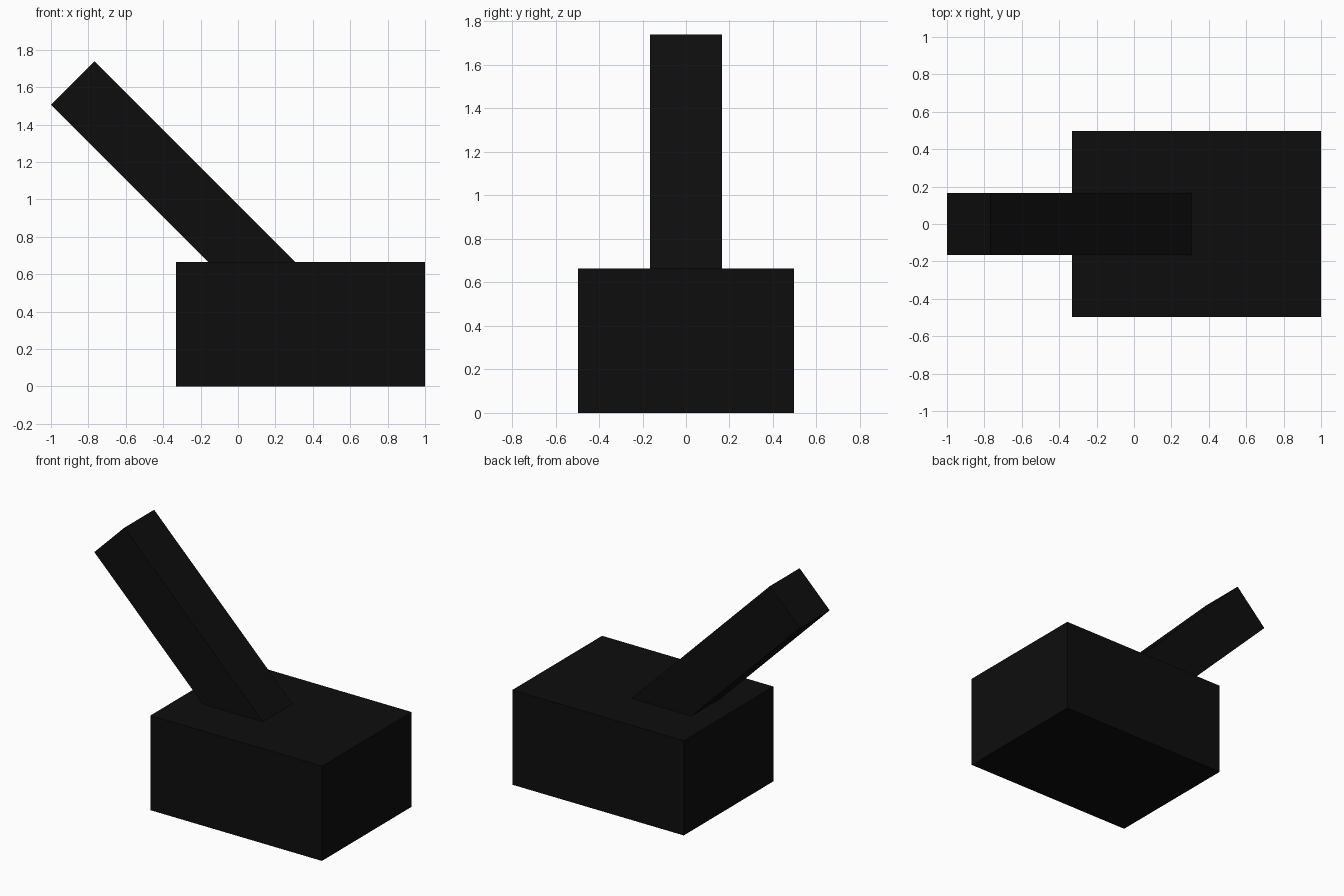
import bpy
import math

if "Cube" in bpy.data.objects:
    bpy.data.objects.remove(bpy.data.objects["Cube"])

black = bpy.data.materials.new("near_black")
black.diffuse_color = (0.0043, 0.0043, 0.0043, 1)
black.use_nodes = True
black.node_tree.nodes["Principled BSDF"].inputs["Base Color"].default_value = black.diffuse_color


def box(name, center, size, tilt=0.0):
    bpy.ops.mesh.primitive_cube_add(size=1, location=center, rotation=(0, tilt, 0))
    obj = bpy.context.object
    obj.name = name
    obj.scale = size
    obj.data.materials.append(black)
    return obj


# Block resting on the ground
box("base_block", (0.3345, 0, 0.3325), (1.331, 0.995, 0.665))

# Square bar leaning 45 degrees to the left, its foot sunk into the block
tip_x, tip_z = -0.8835, 1.6225
length, s = 1.58, math.sqrt(0.5)
box("leaning_bar",
    (tip_x + s * length / 2, 0, tip_z - s * length / 2),
    (0.33, 0.33, length), -math.pi / 4)
